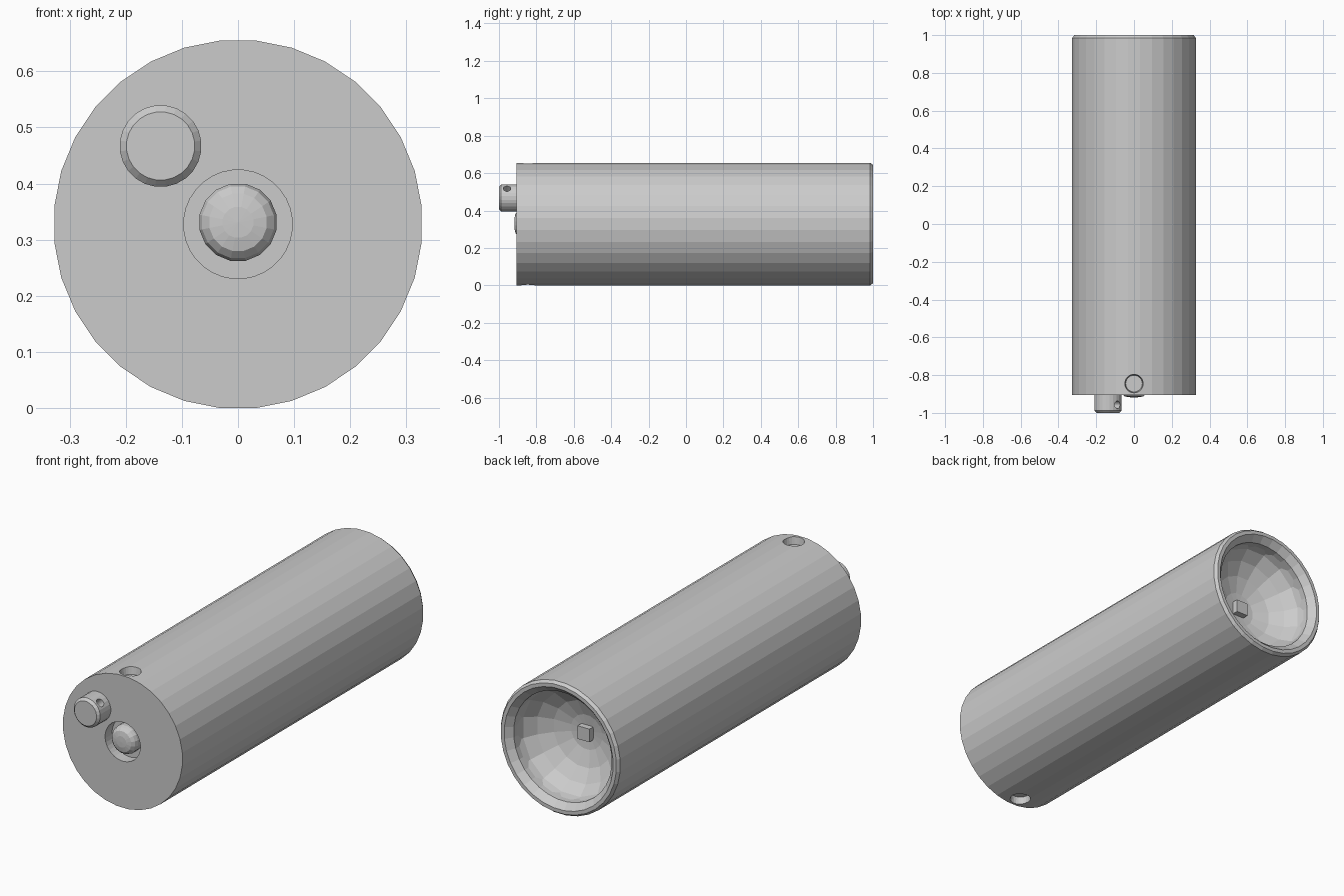
import bpy, bmesh, math
from mathutils import Vector, Matrix

if "Cube" in bpy.data.objects:
    bpy.data.objects.remove(bpy.data.objects["Cube"])

AXIS_Z = 0.3275   # height of the tube's centre line

grey = bpy.data.materials.new("plain_grey")
grey.use_nodes = True
grey.diffuse_color = (0.6, 0.6, 0.6, 1)
grey.node_tree.nodes["Principled BSDF"].inputs["Base Color"].default_value = (0.6, 0.6, 0.6, 1)


def finish(name, bm):
    mesh = bpy.data.meshes.new(name)
    bm.to_mesh(mesh)
    bm.free()
    mesh.materials.append(grey)
    obj = bpy.data.objects.new(name, mesh)
    bpy.context.collection.objects.link(obj)
    return obj


def lathe(name, profile, segments, x=0, z=AXIS_Z, inward=False):
    """Turn (radius, y) points around an axis parallel to y."""
    bm = bmesh.new()
    rings = []
    for r, y in profile:
        if r == 0:
            rings.append([bm.verts.new((x, y, z))] * segments)
            continue
        angles = [2 * math.pi * (i + 0.5) / segments for i in range(segments)]
        rings.append([bm.verts.new((x + r * math.sin(a), y, z + r * math.cos(a))) for a in angles])
    for a, b in zip(rings, rings[1:]):
        for i in range(segments):
            j = (i + 1) % segments
            bm.faces.new(list(dict.fromkeys((a[i], a[j], b[j], b[i]))))
    bmesh.ops.recalc_face_normals(bm, faces=bm.faces)
    if inward:
        bmesh.ops.reverse_faces(bm, faces=bm.faces)
    return finish(name, bm)


def drill(target, centre, direction, r1, r2, depth):
    """Cut a round, optionally tapered, hole; r2 is the end lying along direction."""
    bm = bmesh.new()
    turn = Vector(direction).to_track_quat('Z', 'Y').to_matrix().to_4x4()
    bmesh.ops.create_cone(bm, cap_ends=True, segments=24, radius1=r1, radius2=r2,
                          depth=depth, matrix=Matrix.Translation(centre) @ turn)
    cutter = finish("hole_cutter", bm)
    cutter.hide_render = True
    mod = target.modifiers.new("hole", 'BOOLEAN')
    mod.operation = 'DIFFERENCE'
    mod.solver = 'EXACT'
    mod.object = cutter
    bpy.context.view_layer.objects.active = target
    bpy.ops.object.modifier_apply(modifier=mod.name)
    bpy.data.objects.remove(cutter)


# Tube with a button well in front and a bevelled lamp opening behind
body = lathe("body", [(0, -0.85), (0.097, -0.85), (0.097, -0.905), (0.329, -0.905),
                      (0.329, 0.985), (0.318, 1.0), (0.3, 1.0), (0.27, 0.968),
                      (0.27, 0.74), (0, 0.74)], 32)

# Shallow cord holes on the top and bottom
for side in (1, -1):
    drill(body, (0, -0.845, AXIS_Z + side * 0.326), (0, 0, side), 0.044, 0.054, 0.07)

# Faceted reflector bowl
steps = 5
arc = [math.pi / 2 * i / steps for i in range(steps)]
bowl = [(0.28 * math.cos(a), 0.965 - 0.195 * math.sin(a)) for a in arc] + [(0, 0.77)]
reflector = lathe("reflector", bowl, 16, inward=True)

# Square lamp chip at the bottom of the bowl
bm = bmesh.new()
bmesh.ops.create_cube(bm, size=1, matrix=Matrix.Translation((0, 0.785, AXIS_Z))
                      @ Matrix.Diagonal((0.065, 0.04, 0.065, 1)))
finish("lamp_chip", bm)

# Domed push button
lathe("push_button", [(0, -0.918), (0.028, -0.917), (0.052, -0.912), (0.065, -0.9),
                      (0.07, -0.885), (0.07, -0.845)], 16, z=0.331)

# Side knob with a slanted cord hole
knob = lathe("cord_knob", [(0, -1.0), (0.061, -1.0), (0.073, -0.988),
                           (0.073, -0.9), (0, -0.9)], 24, x=-0.138, z=0.467)
drill(knob, (-0.138, -0.957, 0.467), (1, 0, 1), 0.02, 0.02, 0.3)
